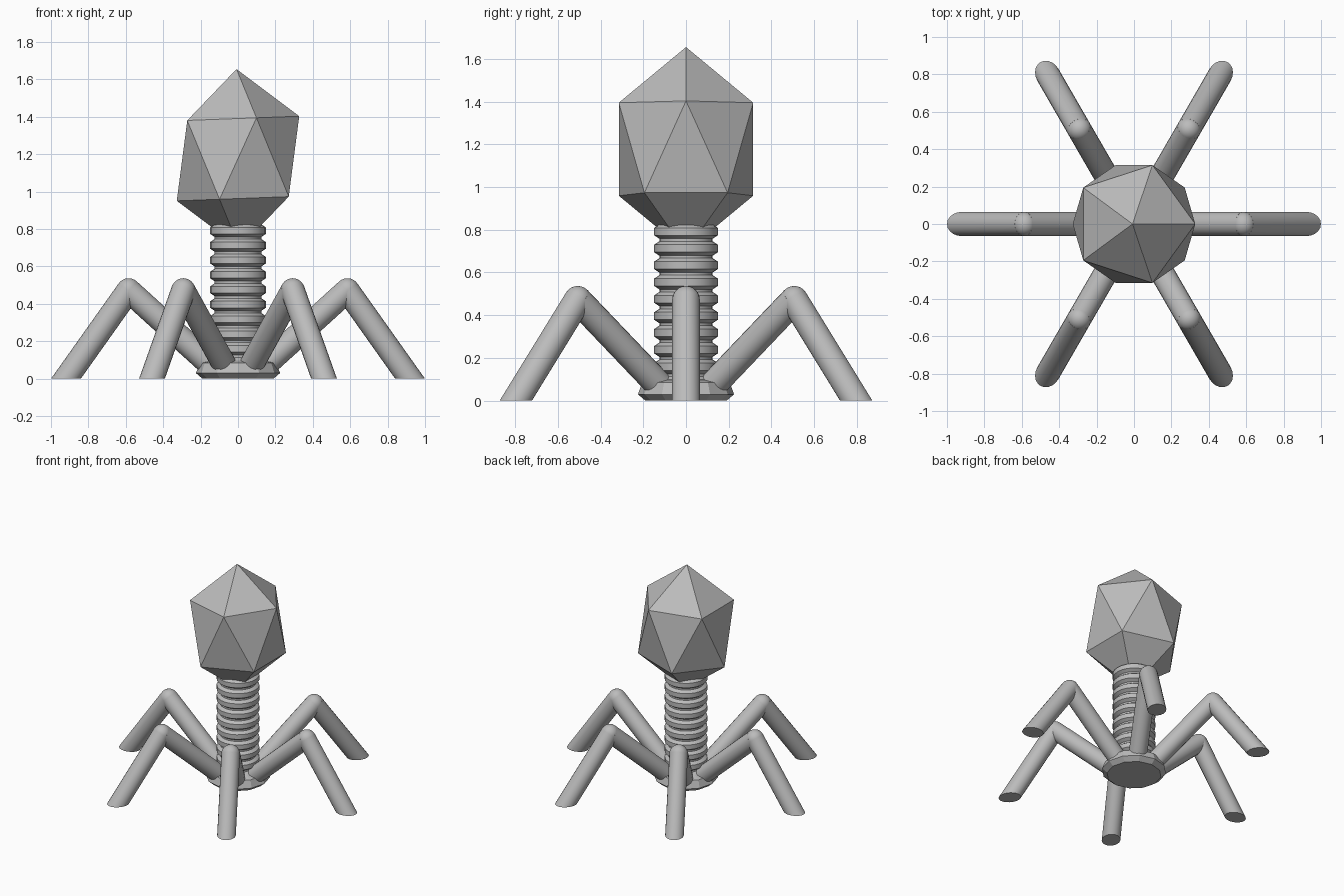
import bpy, bmesh, math
from mathutils import Vector, Matrix

cube = bpy.data.objects.get("Cube")
if cube:
    bpy.data.objects.remove(cube, do_unlink=True)

grey = bpy.data.materials.new("mid grey")
grey.use_nodes = True
grey.diffuse_color = (0.5, 0.5, 0.5, 1)
grey.node_tree.nodes["Principled BSDF"].inputs["Base Color"].default_value = (0.5, 0.5, 0.5, 1)


def finish(bm, name, smooth_angle=None):
    bmesh.ops.recalc_face_normals(bm, faces=bm.faces)
    mesh = bpy.data.meshes.new(name)
    bm.to_mesh(mesh)
    bm.free()
    mesh.materials.append(grey)
    obj = bpy.data.objects.new(name, mesh)
    bpy.context.collection.objects.link(obj)
    if smooth_angle:
        bpy.ops.object.select_all(action="DESELECT")
        obj.select_set(True)
        bpy.context.view_layer.objects.active = obj
        bpy.ops.object.shade_smooth_by_angle(angle=math.radians(smooth_angle))
    return obj


def lathe(profile, sides, name, smooth_angle=None):
    """Stack rings of (radius, height) and cap both ends."""
    bm = bmesh.new()
    rings = []
    for r, z in profile:
        rings.append([bm.verts.new((r * math.cos(a), r * math.sin(a), z))
                      for a in (2 * math.pi * i / sides for i in range(sides))])
    for low, high in zip(rings, rings[1:]):
        for i in range(sides):
            j = (i + 1) % sides
            bm.faces.new((low[i], low[j], high[j], high[i]))
    bm.faces.new(rings[0])
    bm.faces.new(rings[-1])
    return finish(bm, name, smooth_angle)


def tube(bm, start, end, radius):
    axis = end - start
    place = Matrix.Translation((start + end) / 2) @ axis.to_track_quat("Z", "Y").to_matrix().to_4x4()
    bmesh.ops.create_cone(bm, cap_ends=True, segments=20, radius1=radius, radius2=radius,
                          depth=axis.length, matrix=place)


# Head: stretched icosahedron with a slight lean
bm = bmesh.new()
bmesh.ops.create_icosphere(bm, subdivisions=1, radius=1)
for v in bm.verts:
    x, y, z = v.co
    v.co = (0.37 * x - 0.008 * z, 0.37 * y, 1.177 + 0.478 * z + 0.014 * x)
finish(bm, "head")

# Tail: stacked bevelled rings separated by grooves
RINGS, PITCH, TOP = 10, 0.079, 0.825
profile = [(0.125, 0.03)]
for k in reversed(range(RINGS)):
    top = TOP - k * PITCH
    profile += [(0.125, top - 0.067), (0.149, top - 0.051),
                (0.149, top - 0.016), (0.125, top)]
lathe(profile, 24, "tail", 30)

# Base plate
lathe([(0.19, 0), (0.225, 0.03), (0.205, 0.085), (0.14, 0.1)], 12, "base_plate")

# Legs: two tubes and a round knee, cut flat at the ground
RADIUS = 0.065
hip, knee, foot = Vector((0.12, 0, 0.05)), Vector((0.585, 0, 0.472)), Vector((0.92, 0, 0))
beyond = foot + (foot - knee) * 0.25
for n in range(6):
    bm = bmesh.new()
    tube(bm, hip, knee, RADIUS)
    tube(bm, knee, beyond, RADIUS)
    bmesh.ops.create_uvsphere(bm, u_segments=20, v_segments=12, radius=RADIUS,
                              matrix=Matrix.Translation(knee))
    cut = bmesh.ops.bisect_plane(bm, geom=bm.verts[:] + bm.edges[:] + bm.faces[:],
                                 plane_co=(0, 0, 0), plane_no=(0, 0, 1), clear_inner=True)
    bmesh.ops.holes_fill(bm, edges=[e for e in cut["geom_cut"] if isinstance(e, bmesh.types.BMEdge)])
    bmesh.ops.rotate(bm, verts=bm.verts, cent=(0, 0, 0),
                     matrix=Matrix.Rotation(n * math.pi / 3, 3, "Z"))
    finish(bm, f"leg_{n + 1}", 40)
